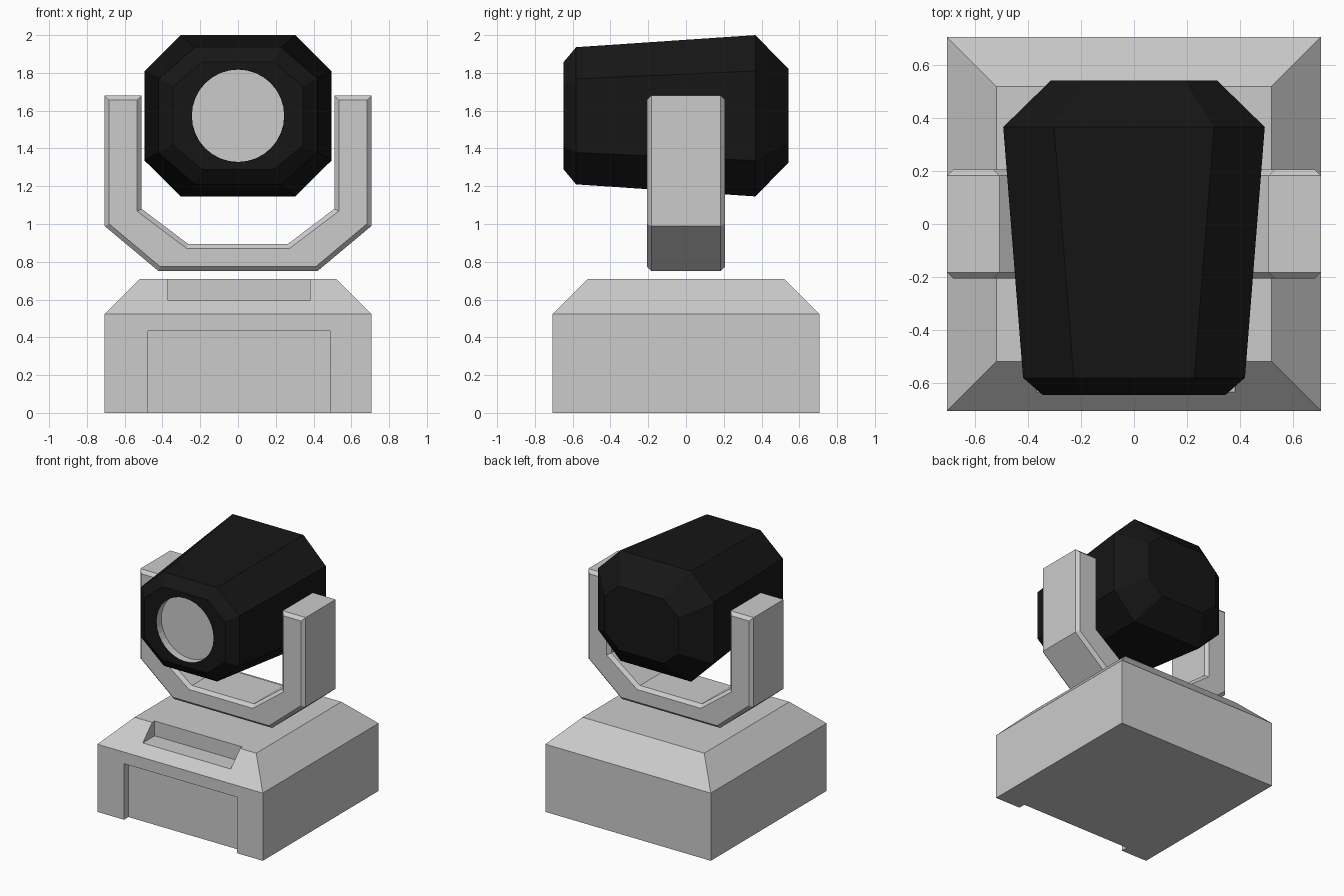
import bpy, bmesh, math
from mathutils import Matrix

if "Cube" in bpy.data.objects:
    bpy.data.objects.remove(bpy.data.objects["Cube"])


def make_object(name, bm, colour=None):
    bmesh.ops.recalc_face_normals(bm, faces=bm.faces)
    mesh = bpy.data.meshes.new(name)
    bm.to_mesh(mesh)
    bm.free()
    obj = bpy.data.objects.new(name, mesh)
    bpy.context.collection.objects.link(obj)
    if colour:
        mat = bpy.data.materials.new(name + "_colour")
        mat.diffuse_color = colour
        mat.use_nodes = True
        mat.node_tree.nodes["Principled BSDF"].inputs["Base Color"].default_value = mat.diffuse_color
        mesh.materials.append(mat)
    return obj


def loft(rings, cap_ends=True):
    """Join equal-length closed rings of 3D points with quads."""
    bm = bmesh.new()
    rows = [[bm.verts.new(p) for p in ring] for ring in rings]
    n = len(rows[0])
    for a, b in zip(rows, rows[1:]):
        for i in range(n):
            j = (i + 1) % n
            bm.faces.new((a[i], a[j], b[j], b[i]))
    bm.faces.new(rows[-1])
    if cap_ends:
        bm.faces.new(rows[0])
    return bm


def square(h, z):
    return [(-h, -h, z), (h, -h, z), (h, h, z), (-h, h, z)]


def circle(r, y, z, n=32):
    return [(r * math.cos(2 * math.pi * i / n), y, z + r * math.sin(2 * math.pi * i / n))
            for i in range(n)]


def box(x0, x1, y0, y1, z0, z1):
    return loft([[(x0, y0, z), (x1, y0, z), (x1, y1, z), (x0, y1, z)] for z in (z0, z1)])


def cut(target, name, bm):
    cutter = make_object(name, bm)
    cutter.hide_render = True
    cutter.display_type = 'WIRE'
    mod = target.modifiers.new(name, 'BOOLEAN')
    mod.operation = 'DIFFERENCE'
    mod.solver = 'EXACT'
    mod.object = cutter


# Base: box with sloped shoulders, front panel recess and a pocket in the slope
base = make_object("base", loft([square(0.707, 0), square(0.707, 0.523), square(0.52, 0.71)]))
cut(base, "panel_cutter", box(-0.48, 0.487, -0.9, -0.652, -0.2, 0.433))
cut(base, "pocket_cutter", box(-0.37, 0.382, -0.9, -0.49, 0.595, 0.9))

# Yoke: U-shaped profile with bevelled front and back rims
half = [(0.42, 0.75), (0.707, 0.99), (0.707, 1.68), (0.51, 1.68), (0.51, 1.08), (0.265, 0.895)]
profile = half + [(-x, z) for x, z in reversed(half)]
yoke_bm = loft([[(x, y, z) for x, z in profile] for y in (-0.207, 0.207)])
bmesh.ops.recalc_face_normals(yoke_bm, faces=yoke_bm.faces)
rims = [e for e in yoke_bm.edges if abs(e.verts[0].co.y - e.verts[1].co.y) < 1e-4]
bmesh.ops.bevel(yoke_bm, geom=rims, offset=0.024, segments=1, affect='EDGES', profile=0.5)
make_object("yoke", yoke_bm)

# Head: tapered octagonal body along y
HEAD_Z = 1.573


def octagon(y, w, h, fx, fz):
    pts = [(w, fz), (fx, h), (-fx, h), (-w, fz), (-w, -fz), (-fx, -h), (fx, -h), (w, -fz)]
    return [(x, y, HEAD_Z + z) for x, z in pts]


head = make_object("head", loft([
    octagon(-0.648, 0.345, 0.284, 0.19, 0.155),
    octagon(-0.582, 0.42, 0.363, 0.228, 0.195),
    octagon(0.367, 0.495, 0.427, 0.303, 0.237),
    octagon(0.543, 0.315, 0.248, 0.19, 0.14),
]), (0.008, 0.008, 0.008, 1))
cut(head, "lens_cutter", loft([circle(0.245, y, HEAD_Z) for y in (-0.8, -0.586)]))

# Lens: grey cup lining the recess
lens_bm = loft([circle(0.2445, y, HEAD_Z) for y in (-0.647, -0.588)], cap_ends=False)
lens = make_object("lens", lens_bm)
disc = max(lens.data.polygons, key=lambda p: p.area)
if disc.normal.y > 0:
    lens.data.flip_normals()
